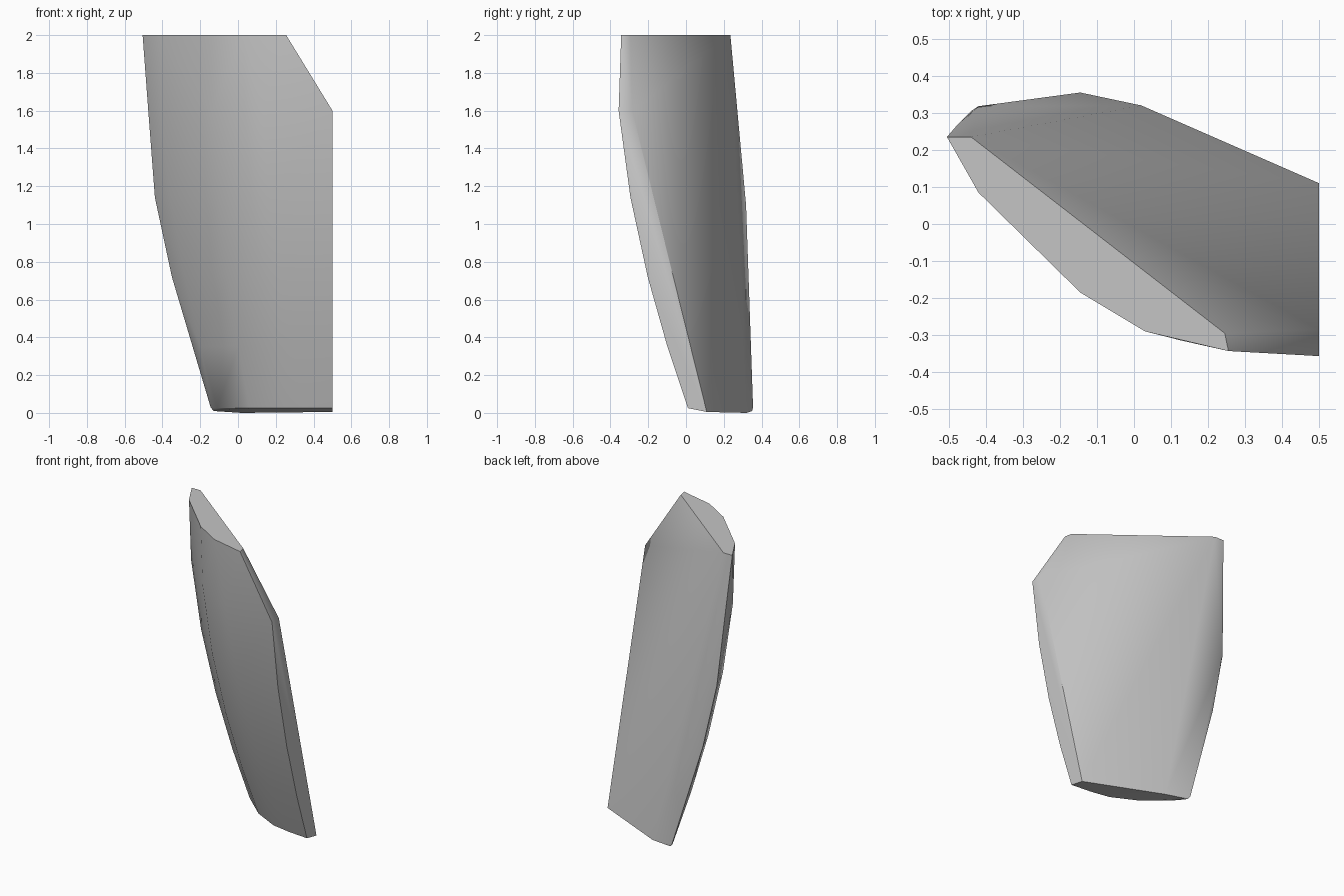
import bpy, bmesh, math
from mathutils import Vector

if "Cube" in bpy.data.objects:
    bpy.data.objects.remove(bpy.data.objects["Cube"], do_unlink=True)

# Plain grey finish
grey = bpy.data.materials.new("grey")
grey.use_nodes = True
colour = (0.56, 0.56, 0.56, 1)
grey.diffuse_color = colour
grey.node_tree.nodes["Principled BSDF"].inputs["Base Color"].default_value = colour

# Outer curve at the foot and head, running from the thin side to the thick side
foot = [(-0.11, 0.28), (0.06, 0.13), (0.23, 0.045), (0.36, 0.022), (0.5, 0.01)]
head = [(-0.42, 0.085), (-0.145, -0.185), (0.03, -0.29), (0.12, -0.327), (0.5, -0.37)]

# Per level: height, lean of the outer curve, thin outer edge
levels = [
    (0.025, 0.0, (-0.14, 0.34)),
    (0.35, 0.285, (-0.24, 0.335)),
    (0.72, 0.56, (-0.35, 0.322)),
    (1.14, 0.8, (-0.44, 0.305)),
    (1.6, 0.965, (-0.475, 0.27)),
]
points = []
for z, lean, edge in levels:
    curve = [Vector(a).lerp(Vector(b), lean) for a, b in zip(foot, head)]
    points += [(p.x, p.y, z) for p in [Vector(edge), *curve]]

# Flat head with its cropped corner
crown = [(-0.505, 0.235), *head[:3], (0.255, -0.343), (0.245, -0.295), (-0.44, 0.235)]
points += [(x, y, 2) for x, y in crown]

# Corners of the inner side
points += [(0.5, -0.285, 1.6), (-0.42, 0.318, 1.1), (-0.145, 0.355, 0.03),
           (-0.13, 0.35, 0.01), (0.02, 0.32, 0), (0.5, 0.11, 0.005)]

# Solid curved panel wrapped around the points
bm = bmesh.new()
for p in points:
    bm.verts.new(p)
hull = bmesh.ops.convex_hull(bm, input=bm.verts)
inside = {v for v in hull["geom_interior"] + hull["geom_unused"]
          if isinstance(v, bmesh.types.BMVert)}
bmesh.ops.delete(bm, geom=list(inside), context="VERTS")
bmesh.ops.dissolve_limit(bm, angle_limit=math.radians(0.5), verts=bm.verts, edges=bm.edges)
bmesh.ops.recalc_face_normals(bm, faces=bm.faces)
mesh = bpy.data.meshes.new("curved_panel")
bm.to_mesh(mesh)
bm.free()
mesh.materials.append(grey)

panel = bpy.data.objects.new("curved_panel", mesh)
bpy.context.collection.objects.link(panel)
bpy.context.view_layer.objects.active = panel
panel.select_set(True)
bpy.ops.object.shade_smooth_by_angle(angle=math.radians(40))
